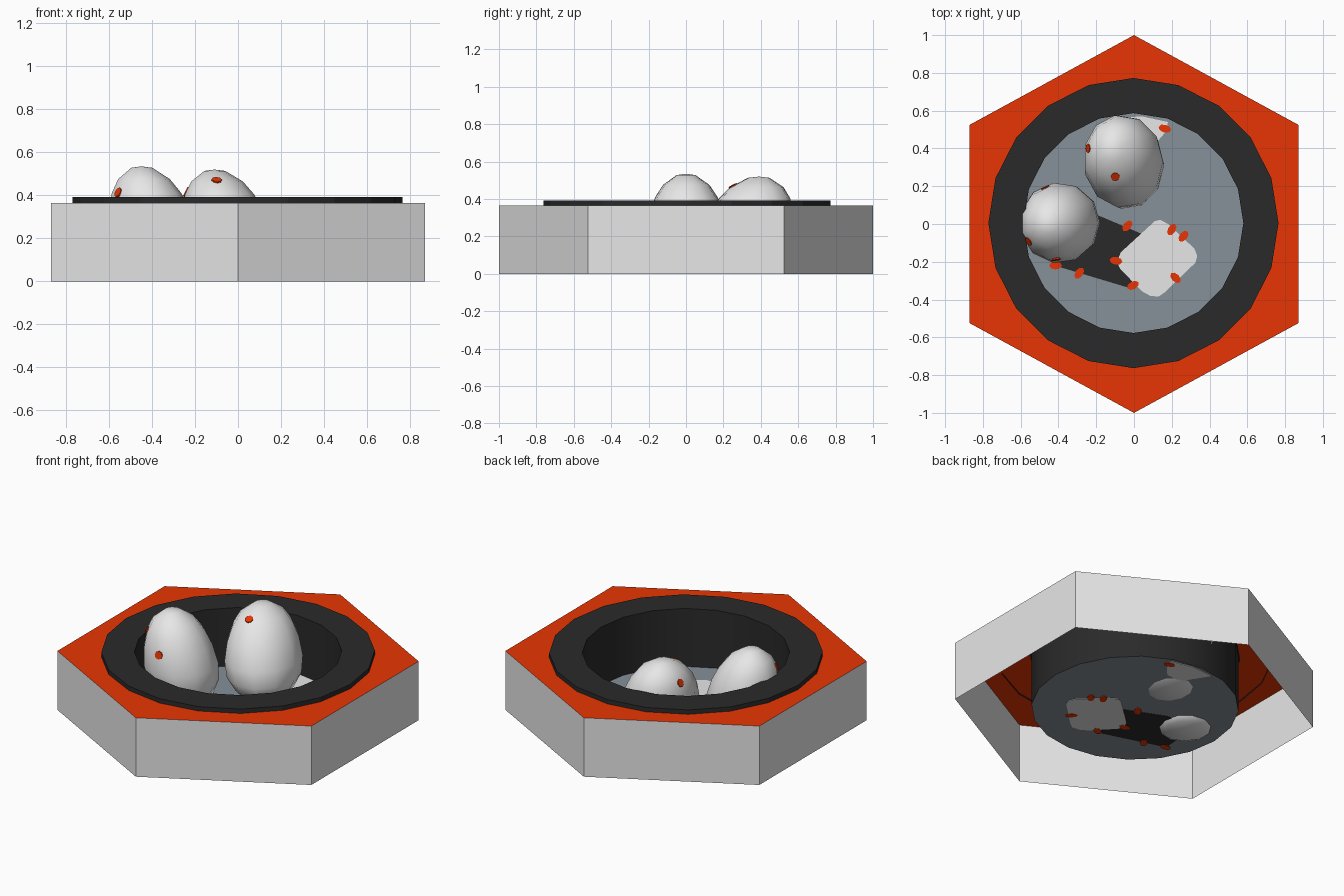
import bpy, bmesh, math
from mathutils import Matrix, Vector

if "Cube" in bpy.data.objects:
    bpy.data.objects.remove(bpy.data.objects["Cube"])


def mat(name, rgb):
    m = bpy.data.materials.new(name)
    m.diffuse_color = (*rgb, 1)
    m.use_nodes = True
    m.node_tree.nodes["Principled BSDF"].inputs["Base Color"].default_value = m.diffuse_color
    return m


WHITE = mat("shell_white", (0.80, 0.80, 0.80))
ORANGE = mat("orange", (0.80, 0.036, 0.001))
BLACK = mat("charcoal", (0.023, 0.023, 0.023))
SLATE = mat("slate_grey", (0.24, 0.28, 0.32))


def finish(bm, name, material, smooth=False):
    bmesh.ops.recalc_face_normals(bm, faces=bm.faces)
    me = bpy.data.meshes.new(name)
    bm.to_mesh(me)
    bm.free()
    me.materials.append(material)
    if smooth:
        me.polygons.foreach_set("use_smooth", [True] * len(me.polygons))
    ob = bpy.data.objects.new(name, me)
    bpy.context.collection.objects.link(ob)
    return ob


def circle(bm, r, z, n=20):
    return [bm.verts.new((r * math.cos(math.tau * i / n) - 0.003,
                          r * math.sin(math.tau * i / n) + 0.005, z)) for i in range(n)]


def skin(bm, a, b):
    n = len(a)
    for i in range(n):
        j = (i + 1) % n
        bm.faces.new((a[i], a[j], b[j], b[i]))


def plate(name, pts, half, material):
    """Thin plate straddling the floor, so it shows on both sides."""
    bm = bmesh.new()
    lo = [bm.verts.new((x, y, FLOOR - half)) for x, y in pts]
    hi = [bm.verts.new((x, y, FLOOR + half)) for x, y in pts]
    skin(bm, lo, hi)
    bm.faces.new(lo)
    bm.faces.new(hi)
    return finish(bm, name, material)


# hexagonal outer wall, open underneath
TOP, FLOOR = 0.365, 0.033
HEX = [(0, 1), (-0.87, 0.525), (-0.87, -0.525), (0, -1), (0.87, -0.525), (0.87, 0.525)]
bm = bmesh.new()
skin(bm, [bm.verts.new((x, y, 0)) for x, y in HEX],
     [bm.verts.new((x, y, TOP)) for x, y in HEX])
finish(bm, "hexagon_wall", WHITE)

# orange top sheet with a round opening
bm = bmesh.new()
edges = []
for loop in ([bm.verts.new((x, y, TOP)) for x, y in HEX], circle(bm, 0.59, TOP)):
    edges += [bm.edges.new((loop[i], loop[i - 1])) for i in range(len(loop))]
bmesh.ops.triangle_fill(bm, edges=edges, use_beauty=True, normal=(0, 0, 1))
finish(bm, "top_sheet", ORANGE)

# raised rim, its outer skirt just piercing the top sheet
bm = bmesh.new()
skirt, outer, inner = (circle(bm, r, z) for r, z in
                       ((0.768, TOP - 0.008), (0.768, 0.392), (0.582, 0.392)))
skin(bm, skirt, outer)
skin(bm, outer, inner)
finish(bm, "rim", BLACK)

# well lining and floor
bm = bmesh.new()
skin(bm, circle(bm, 0.582, FLOOR), circle(bm, 0.582, 0.392))
finish(bm, "well_lining", BLACK, smooth=True)
bm = bmesh.new()
bm.faces.new(circle(bm, 0.582, FLOOR))
finish(bm, "well_floor", SLATE)

# flat shell fragments and dark patch set through the floor
plate("dark_patch", [(-0.42, -0.22), (-0.02, -0.34), (0.06, -0.30), (0.06, -0.06),
                     (-0.20, 0.05), (-0.40, 0.05)], 0.002, BLACK)
plate("large_fragment", [(-0.09, -0.20), (-0.075, -0.235), (0.04, -0.355), (0.085, -0.38),
                         (0.13, -0.385), (0.165, -0.36), (0.325, -0.205), (0.335, -0.17),
                         (0.32, -0.13), (0.18, 0.0), (0.14, 0.022), (0.11, 0.015),
                         (-0.07, -0.15)], 0.0035, WHITE)
plate("small_fragment", [(-0.10, 0.56), (0.0, 0.40), (0.10, 0.41), (0.17, 0.49),
                         (0.18, 0.54), (0.04, 0.57)], 0.0035, WHITE)

# leaning eggs: (height, radius) profile swept along a tilted axis
EGG = [(0.010, 0.11), (0.035, 0.155), (0.12, 0.20), (0.22, 0.21),
       (0.33, 0.193), (0.41, 0.165), (0.475, 0.123), (0.528, 0.05)]


def egg(name, base, tip, bottom, top, sy, n=11):
    bm = bmesh.new()

    def centre(h):
        t = h / 0.535
        return Vector((base[0] + (tip[0] - base[0]) * t,
                       base[1] + (tip[1] - base[1]) * t, bottom + (top - bottom) * t))
    rows = []
    for h, r in EGG:
        c = centre(h)
        rows.append([bm.verts.new(c + Vector((r * math.cos(math.tau * i / n),
                                              r * sy * math.sin(math.tau * i / n), 0)))
                     for i in range(n)])
    for a, b in zip(rows, rows[1:]):
        skin(bm, a, b)
    for row, h in ((rows[0], 0), (rows[-1], 0.535)):
        pole = bm.verts.new(centre(h))
        for i in range(n):
            bm.faces.new((row[i - 1], row[i], pole))
    return finish(bm, name, WHITE, smooth=True)


eggs = [egg("left_egg", (-0.36, 0.01), (-0.45, 0.0), 0.003, 0.535, 1.02),
        egg("back_egg", (-0.02, 0.29), (-0.11, 0.39), 0.020, 0.52, 1.17)]

# orange speckles: small flat discs on the floor and fragments
SPOTS = [(-0.035, -0.01, 50), (0.20, -0.03, 60), (0.262, -0.065, 50), (-0.095, -0.195, -10),
         (-0.005, -0.325, 30), (0.22, -0.285, -45), (-0.29, -0.26, 55), (-0.415, -0.22, 0),
         (0.163, 0.505, -15)]


def speckle(name, loc, rot, length=0.034, width=0.021):
    bm = bmesh.new()
    bmesh.ops.create_cone(bm, cap_ends=True, segments=8, radius1=1, radius2=1, depth=1,
                          matrix=Matrix.Translation(loc) @ rot
                          @ Matrix.Diagonal((length, width, 0.0095, 1)))
    finish(bm, name, ORANGE)


for i, (x, y, a) in enumerate(SPOTS):
    speckle(f"floor_speckle_{i}", Vector((x, y, FLOOR)), Matrix.Rotation(math.radians(a), 4, 'Z'))

# orange speckles lying on the egg surfaces
for i, (e, p) in enumerate(((0, (-0.57, -0.10, 0.42)), (0, (-0.47, 0.19, 0.28)),
                            (0, (-0.41, -0.20, 0.335)),
                            (1, (-0.24, 0.40, 0.415)), (1, (-0.10, 0.255, 0.462)))):
    ok, loc, nor, _ = eggs[e].closest_point_on_mesh(Vector(p))
    speckle(f"egg_speckle_{i}", loc, nor.to_track_quat('Z', 'Y').to_matrix().to_4x4(),
            0.024, 0.024)
